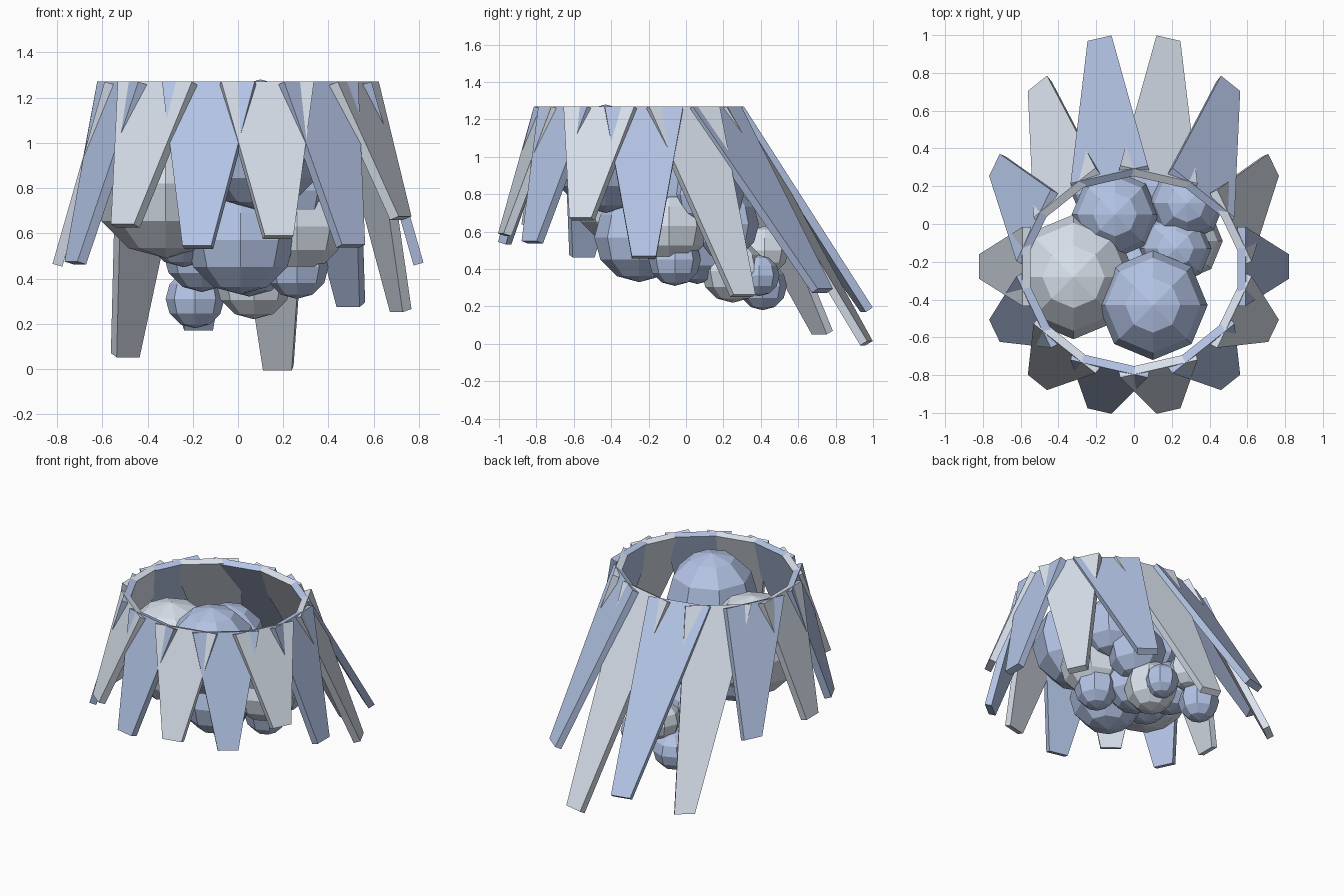
import bpy, bmesh, math
from mathutils import Vector

if "Cube" in bpy.data.objects:
    bpy.data.objects.remove(bpy.data.objects["Cube"])

CY = -0.225          # y of the ring centre
N = 14               # number of boards
TOP_Z = 1.27


def make_object(name, bm, color):
    bmesh.ops.recalc_face_normals(bm, faces=bm.faces)
    me = bpy.data.meshes.new(name)
    bm.to_mesh(me)
    bm.free()
    ob = bpy.data.objects.new(name, me)
    bpy.context.collection.objects.link(ob)
    mat = bpy.data.materials.get(color[0]) or bpy.data.materials.new(color[0])
    mat.diffuse_color = color[1]
    mat.use_nodes = True
    mat.node_tree.nodes["Principled BSDF"].inputs["Base Color"].default_value = mat.diffuse_color
    me.materials.append(mat)
    return ob


BLUE = ("blue", (0.46, 0.56, 0.80, 1))
GREY = ("grey", (0.70, 0.76, 0.85, 1))


def board(name, i, tip_z, color):
    """Tapered plank leaning outward, wide at the top rim."""
    a = 2 * math.pi * i / N
    c, s = math.cos(a), math.sin(a)
    back = s > 0.01
    top = Vector((0.59 * c, CY + s * (0.50 if back else 0.555), TOP_Z))
    tip = Vector((0.82 * c, CY + s * (1.24 if back else 0.785), tip_z + 0.015))
    side = Vector((-s, c, 0))
    inward = -side.cross((top - tip).normalized()).normalized() * 0.045
    bm = bmesh.new()
    quad = [top - side * 0.21, top + side * 0.21, tip + side * 0.065, tip - side * 0.065]
    outer = [bm.verts.new(p) for p in quad]
    inner = [bm.verts.new(p + inward) for p in quad]
    bm.faces.new(outer)
    bm.faces.new(inner[::-1])
    for k in range(4):
        j = (k + 1) % 4
        bm.faces.new((outer[k], inner[k], inner[j], outer[j]))
    make_object(name, bm, color)


# Ring of planks, tip heights counter-clockwise from +x
tips = [0.455, 0.25, 0.28, 0.0, 0.18, 0.055, 0.48,
        0.45, 0.46, 0.625, 0.53, 0.575, 0.535, 0.66]
for i, z in enumerate(tips):
    board(f"plank_{i + 1}", i, z, BLUE if i % 2 == 0 else GREY)

# Cluster of faceted balls: x, y, z, radius
balls = [
    (0.10, -0.43, 0.99, 0.29), (-0.32, -0.28, 0.82, 0.33),
    (0.01, -0.25, 0.57, 0.24), (-0.10, 0.05, 0.83, 0.23),
    (0.22, -0.13, 0.79, 0.19), (0.26, -0.09, 0.63, 0.21),
    (0.28, 0.11, 0.80, 0.20), (0.05, 0.06, 0.52, 0.20),
    (-0.19, 0.41, 0.31, 0.13), (0.10, 0.39, 0.365, 0.11),
    (0.07, 0.25, 0.39, 0.17), (0.26, -0.06, 0.45, 0.14),
    (-0.10, 0.42, 0.50, 0.13), (0.15, 0.20, 0.64, 0.19),
    (-0.24, -0.18, 0.62, 0.17), (-0.16, 0.16, 0.51, 0.17),
]
for i, (x, y, z, r) in enumerate(balls):
    bm = bmesh.new()
    bmesh.ops.create_uvsphere(bm, u_segments=8, v_segments=6, radius=r)
    bmesh.ops.translate(bm, verts=bm.verts, vec=(x, y, z))
    make_object(f"ball_{i + 1}", bm, GREY if i in (1, 5, 10, 12) else BLUE)
